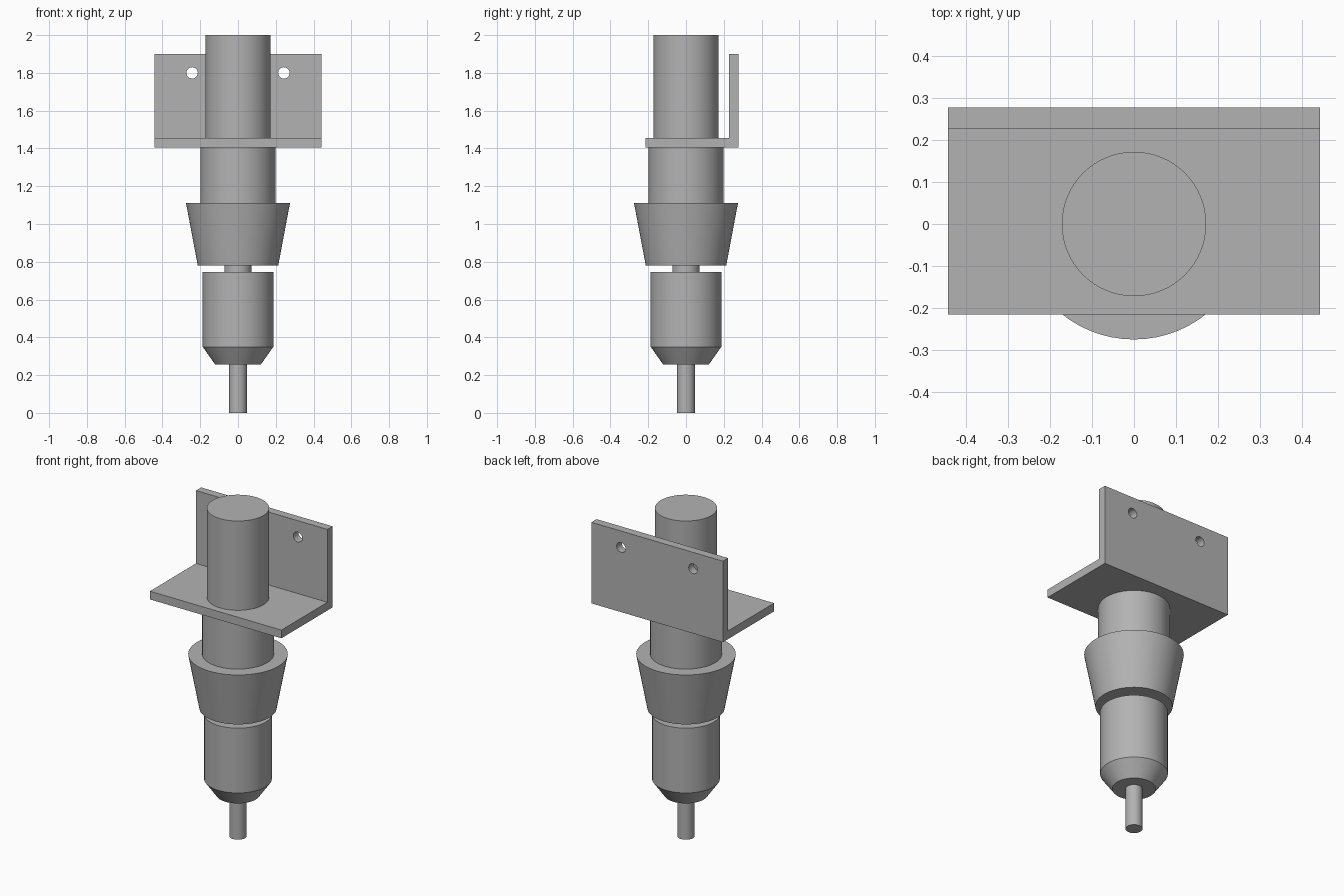
import bpy, bmesh, math
from mathutils import Matrix

cube = bpy.data.objects.get("Cube")
if cube:
    bpy.data.objects.remove(cube, do_unlink=True)

grey = bpy.data.materials.new("machined_grey")
grey.use_nodes = True
colour = (0.45, 0.45, 0.45, 1)
grey.diffuse_color = colour
grey.node_tree.nodes["Principled BSDF"].inputs["Base Color"].default_value = colour


def add_object(name, bm):
    bmesh.ops.recalc_face_normals(bm, faces=bm.faces)
    mesh = bpy.data.meshes.new(name)
    bm.to_mesh(mesh)
    bm.free()
    obj = bpy.data.objects.new(name, mesh)
    bpy.context.collection.objects.link(obj)
    mesh.materials.append(grey)
    return obj


def smooth(obj):
    bpy.ops.object.select_all(action='DESELECT')
    obj.select_set(True)
    bpy.context.view_layer.objects.active = obj
    bpy.ops.object.shade_smooth_by_angle(angle=math.radians(30))


def turned(name, bottom, top, r_bottom, r_top):
    """Capped round section standing on the tool axis."""
    bm = bmesh.new()
    bmesh.ops.create_cone(bm, cap_ends=True, segments=64, radius1=r_bottom,
                          radius2=r_top, depth=top - bottom,
                          matrix=Matrix.Translation((0, 0, (bottom + top) / 2)))
    smooth(add_object(name, bm))


# Turned sections, from the tip upwards
turned("tool_bit", 0, 0.255, 0.047, 0.047)
turned("chuck_nose", 0.255, 0.35, 0.12, 0.187)
turned("chuck_body", 0.35, 0.745, 0.187, 0.187)
turned("neck", 0.745, 0.78, 0.072, 0.072)
turned("tapered_collar", 0.78, 1.11, 0.213, 0.275)
turned("lower_housing", 1.11, 1.407, 0.198, 0.198)
turned("motor_body", 1.455, 2.0, 0.172, 0.172)

# Angle bracket: an L profile extruded across the width
half = 0.443
front, back, low, high, thick = -0.215, 0.278, 1.406, 1.9, 0.05
profile = [(front, low), (back, low), (back, high), (back - thick, high),
           (back - thick, low + thick), (front, low + thick)]
bm = bmesh.new()
face = bm.faces.new([bm.verts.new((-half, y, z)) for y, z in profile])
extruded = bmesh.ops.extrude_face_region(bm, geom=[face])
moved = [v for v in extruded["geom"] if isinstance(v, bmesh.types.BMVert)]
bmesh.ops.translate(bm, verts=moved, vec=(2 * half, 0, 0))
bracket = add_object("mounting_bracket", bm)

# Two screw holes through the upright plate
bm = bmesh.new()
for side in (-1, 1):
    place = Matrix.Translation((side * 0.243, back - thick / 2, 1.8))
    bmesh.ops.create_cone(bm, cap_ends=True, segments=32, radius1=0.03,
                          radius2=0.03, depth=0.2,
                          matrix=place @ Matrix.Rotation(math.pi / 2, 4, 'X'))
cutter = add_object("screw_hole_cutter", bm)
cutter.hide_render = True
cutter.hide_viewport = True
cut = bracket.modifiers.new("screw_holes", 'BOOLEAN')
cut.operation = 'DIFFERENCE'
cut.solver = 'EXACT'
cut.object = cutter
smooth(bracket)
